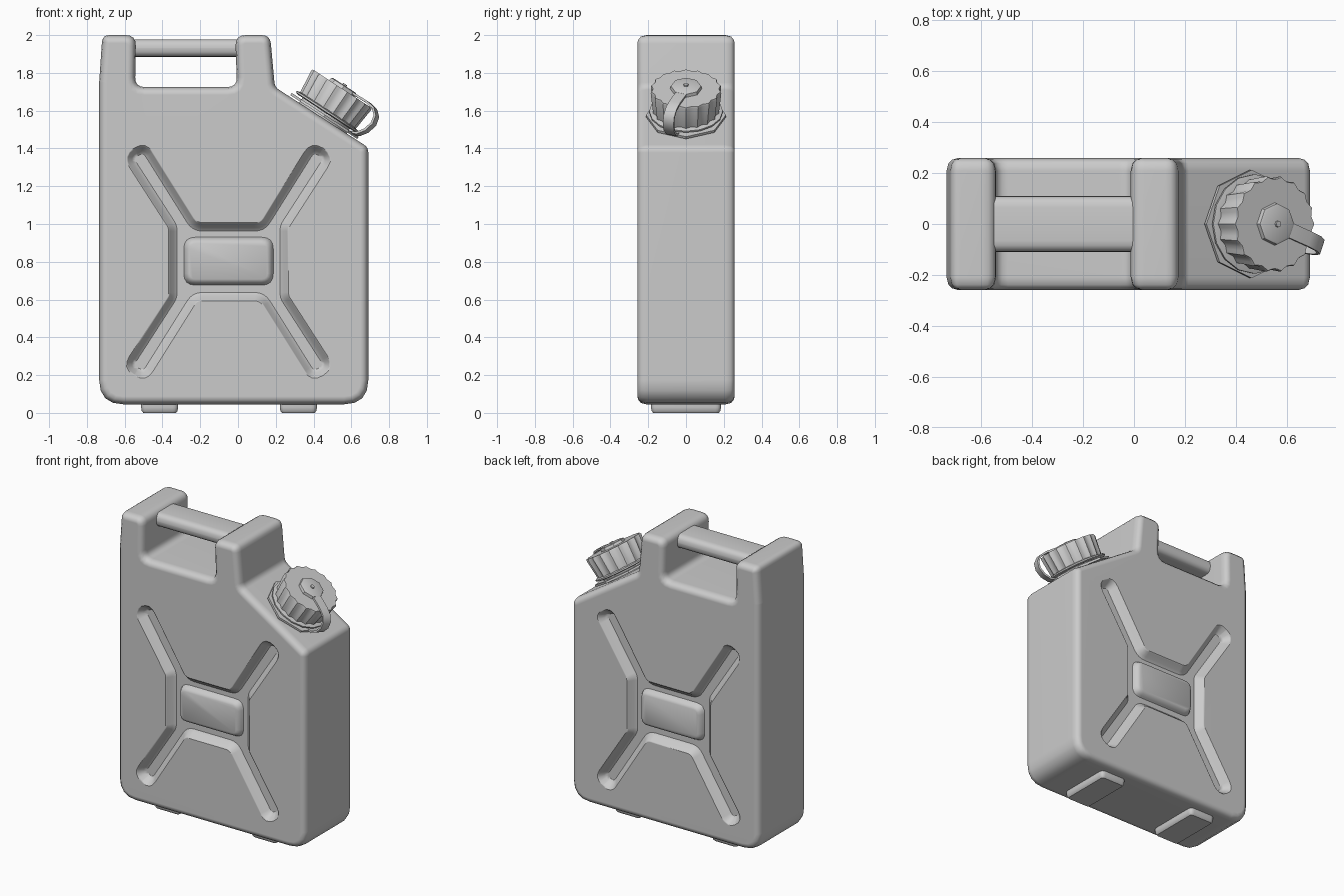
import bpy, bmesh, math
from mathutils import Matrix, Vector

if "Cube" in bpy.data.objects:
    bpy.data.objects.remove(bpy.data.objects["Cube"])


def make(name, rings, matrix=None, angle=35):
    """Skin a stack of equal rings, cap both ends, shade by angle."""
    bm = bmesh.new()
    loops = [[bm.verts.new(p) for p in ring] for ring in rings]
    n = len(loops[0])
    for a, b in zip(loops, loops[1:]):
        for i in range(n):
            bm.faces.new((a[i], a[(i + 1) % n], b[(i + 1) % n], b[i]))
    bm.faces.new(loops[0][::-1])
    bm.faces.new(loops[-1])
    bmesh.ops.recalc_face_normals(bm, faces=bm.faces)
    me = bpy.data.meshes.new(name)
    bm.to_mesh(me)
    bm.free()
    ob = bpy.data.objects.new(name, me)
    bpy.context.collection.objects.link(ob)
    if matrix:
        ob.matrix_world = matrix
    smooth(ob, angle)
    return ob


def activate(ob):
    bpy.ops.object.select_all(action='DESELECT')
    ob.select_set(True)
    bpy.context.view_layer.objects.active = ob


def smooth(ob, angle):
    activate(ob)
    bpy.ops.object.shade_smooth_by_angle(angle=math.radians(angle))


def outline(points, d, seg=4):
    """Inset a counter-clockwise (u, v, radius) polygon by d and round its corners."""
    pts = [Vector(p[:2]) for p in points]
    n = len(pts)
    dirs = [(pts[(i + 1) % n] - pts[i]).normalized() for i in range(n)]
    out = []
    for i in range(n):
        a, b = dirs[i - 1], dirs[i]
        na, nb = Vector((-a.y, a.x)), Vector((-b.y, b.x))
        p = pts[i] + (na + nb) / (1 + na.dot(nb)) * d
        convex = a.cross(b) > 0
        r = max(points[i][2] + (-d if convex else d), 0.006)
        t = r * math.tan(a.angle(b) / 2)
        s, e = p - a * t, p + b * t
        for k in range(seg + 1):
            f = k / seg
            out.append(s * (1 - f) ** 2 + p * 2 * f * (1 - f) + e * f * f)
    return out


def loft(name, points, sections, axis, angle=35):
    """Loft an outline along an axis; sections are (position, inset)."""
    place = {'X': lambda p, h: (h, p.x, p.y),
             'Y': lambda p, h: (p.x, h, p.y),
             'Z': lambda p, h: (p.x, p.y, h)}[axis]
    return make(name, [[place(p, h) for p in outline(points, d)] for h, d in sections], angle=angle)


def rect(u0, u1, v0, v1, r):
    return [(u0, v0, r), (u1, v0, r), (u1, v1, r), (u0, v1, r)]


# Can body with both handle posts in one profile
profile = [(-0.735, 0.045, .13), (0.69, 0.045, .13), (0.69, 1.405, .05), (0.195, 1.725, .05),
           (0.17, 2.0, .05), (-0.015, 2.0, .055), (-0.005, 1.725, .05), (-0.545, 1.725, .05),
           (-0.54, 2.0, .055), (-0.718, 2.0, .04), (-0.735, 1.75, .1)]
edge = [(.258, .042), (.252, .022), (.238, .007), (.208, 0)]
body = loft("can_body", profile, [(-y, d) for y, d in edge] + edge[::-1], 'Y')

# X-shaped pressed grooves, cut into front and back
quarter = [(.31, .18, .06), (.555, .56, .065), (.44, .63, .065), (.17, .2, .06)]
groove = []
for sx, sz in ((1, 1), (-1, 1), (-1, -1), (1, -1)):
    q = quarter if sx * sz > 0 else quarter[::-1]
    groove += [(-.05 + sx * x, .8 + sz * z, r) for x, z, r in q]
for side in (-1, 1):
    cutter = loft("groove_cutter", groove,
                  [(side * y, d) for y, d in ((.28, -.02), (.262, -.012), (.252, 0), (.22, .02), (.207, .038))], 'Y')
    cutter.hide_render = True
    mod = body.modifiers.new("groove", 'BOOLEAN')
    mod.object, mod.operation, mod.solver = cutter, 'DIFFERENCE', 'EXACT'
    activate(body)
    bpy.ops.object.modifier_apply(modifier=mod.name)
    bpy.data.objects.remove(cutter)
    # Raised centre panel
    loft("centre_panel", rect(-.275, .175, .688, .918, .05),
         [(side * y, d) for y, d in ((.19, -.02), (.22, -.006), (.238, .004), (.246, .02))], 'Y')
smooth(body, 40)
body.modifiers.new("normals", 'WEIGHTED_NORMAL').keep_sharp = True

# Handle bar
loft("handle_bar", rect(-.11, .11, 1.885, 1.978, .045), [(-.58, 0), (.04, 0)], 'X', 50)

# Feet
for x in (-.415, .32):
    loft("foot", rect(x - .098, x + .098, -.185, .185, .03),
         [(0, .012), (.01, .003), (.03, 0), (.06, 0)], 'Z')

# Spout and screw cap, built upright then tilted onto the shoulder
tilt = Matrix.Translation((.445, 0, 1.553)) @ Matrix.Rotation(math.radians(33.2), 4, 'Y')


def turned(name, levels, sides, flute=None):
    """Stack of (radius, height) rings; flute gives a repeating radius factor."""
    f = flute or [1]
    return make(name, [[(r * f[i % len(f)] * math.cos(2 * math.pi * i / sides),
                         r * f[i % len(f)] * math.sin(2 * math.pi * i / sides), h)
                        for i in range(sides)] for r, h in levels], tilt, 30)


turned("spout_neck", [(.15, -.03), (.15, .08)], 16)
turned("strap_ring", [(.212, .016), (.212, .03)], 8)
turned("cap_flange", [(.18, .04), (.195, .045), (.195, .054), (.17, .06)], 16)
turned("screw_cap", [(.172, .05), (.186, .185), (.182, .195)], 72, [1.02, .98, .955, .98])
turned("cap_disc", [(.085, .19), (.08, .212), (.07, .216)], 8)
turned("cap_pin", [(.014, .21), (.012, .224)], 8)

# Retaining strap looping from the cap top to the ring
path = [Vector(p) for p in ((.06, .205), (.165, .208), (.215, .2), (.248, .172), (.258, .13),
                            (.245, .08), (.215, .04), (.17, .022))]
rings = []
for i, p in enumerate(path):
    t = (path[min(i + 1, len(path) - 1)] - path[max(i - 1, 0)]).normalized()
    nrm = Vector((-t.y, t.x)) * .006
    rings.append([((p + nrm * s).x, w, (p + nrm * s).y)
                  for s, w in ((1, -.03), (1, .03), (-1, .03), (-1, -.03))])
make("cap_strap", rings, tilt @ Matrix.Rotation(math.radians(-21), 4, 'Z'), 40)
